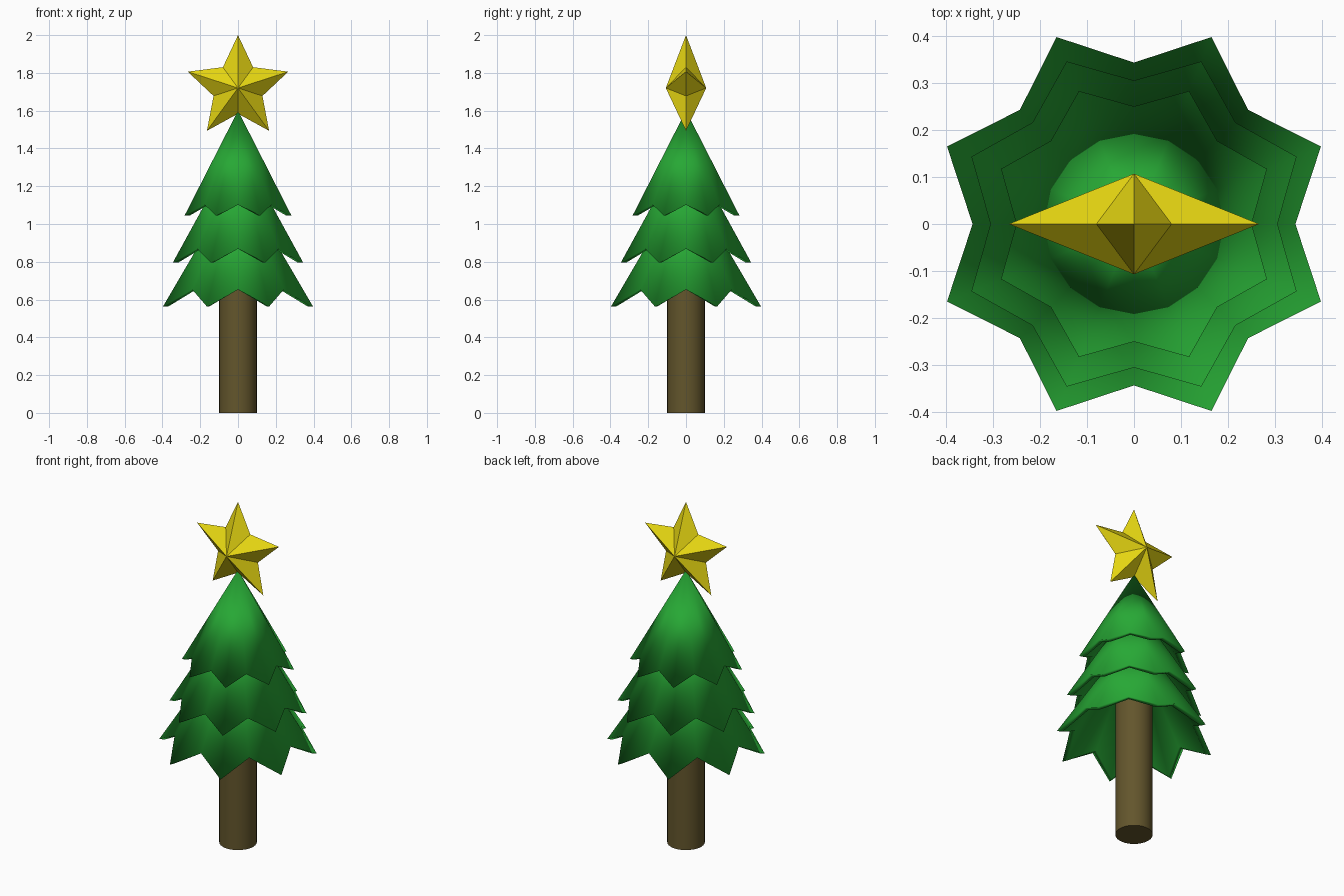
import bpy
import math

if "Cube" in bpy.data.objects:
    bpy.data.objects.remove(bpy.data.objects["Cube"])


def material(name, rgb):
    m = bpy.data.materials.new(name)
    m.diffuse_color = (*rgb, 1)
    m.use_nodes = True
    m.node_tree.nodes["Principled BSDF"].inputs["Base Color"].default_value = m.diffuse_color
    return m


GREEN = material("needle green", (0.02, 0.39, 0.035))
BROWN = material("bark brown", (0.125, 0.092, 0.025))
YELLOW = material("star yellow", (0.80, 0.68, 0.006))


def make(name, verts, faces, mat, smooth):
    me = bpy.data.meshes.new(name)
    me.from_pydata(verts, [], faces)
    me.materials.append(mat)
    me.polygons.foreach_set("use_smooth", [smooth] * len(me.polygons))
    ob = bpy.data.objects.new(name, me)
    bpy.context.collection.objects.link(ob)
    return ob


# Branch tier: hollow pleated cone with an eight-pointed drooping rim
def tier(name, r_tip, z_tip, r_valley, z_valley, height, wall=0.03):
    n = 16

    def ring(inset):
        pts = []
        for i in range(n):
            a = math.radians(22.5 * i)
            r, z = (r_tip, z_tip) if i % 2 else (r_valley, z_valley)
            pts.append(((r - inset) * math.cos(a), (r - inset) * math.sin(a), z))
        return pts

    verts = ring(0) + ring(wall) + [(0, 0, z_tip + height),
                                    (0, 0, z_tip + height - 2 * wall)]
    faces = []
    for i in range(n):
        j = (i + 1) % n
        faces += [(i, j, 2 * n), (j, i, n + i, n + j), (n + j, n + i, 2 * n + 1)]
    return make(name, verts, faces, GREEN, True)


tier("lower_branches", 0.43, 0.563, 0.343, 0.653, 0.68)
tier("middle_branches", 0.374, 0.795, 0.305, 0.869, 0.63)
tier("upper_branches", 0.306, 1.045, 0.25, 1.102, 0.555)

# Trunk
bpy.ops.mesh.primitive_cylinder_add(vertices=32, radius=0.1, depth=1.0,
                                    location=(0, 0, 0.5))
trunk = bpy.context.object
trunk.name = "trunk"
trunk.data.materials.append(BROWN)
bpy.ops.object.shade_smooth_by_angle(angle=math.radians(40))

# Five-pointed faceted star with raised centre on both sides
zc = 1.72
verts = []
for i in range(10):
    a = math.radians(90 + 36 * i)
    r = 0.136 if i % 2 else 0.28
    verts.append((r * math.cos(a), 0, zc + r * math.sin(a)))
verts += [(0, -0.107, zc), (0, 0.107, zc)]
faces = []
for i in range(10):
    j = (i + 1) % 10
    faces += [(i, j, 10), (j, i, 11)]
make("star", verts, faces, YELLOW, False)
